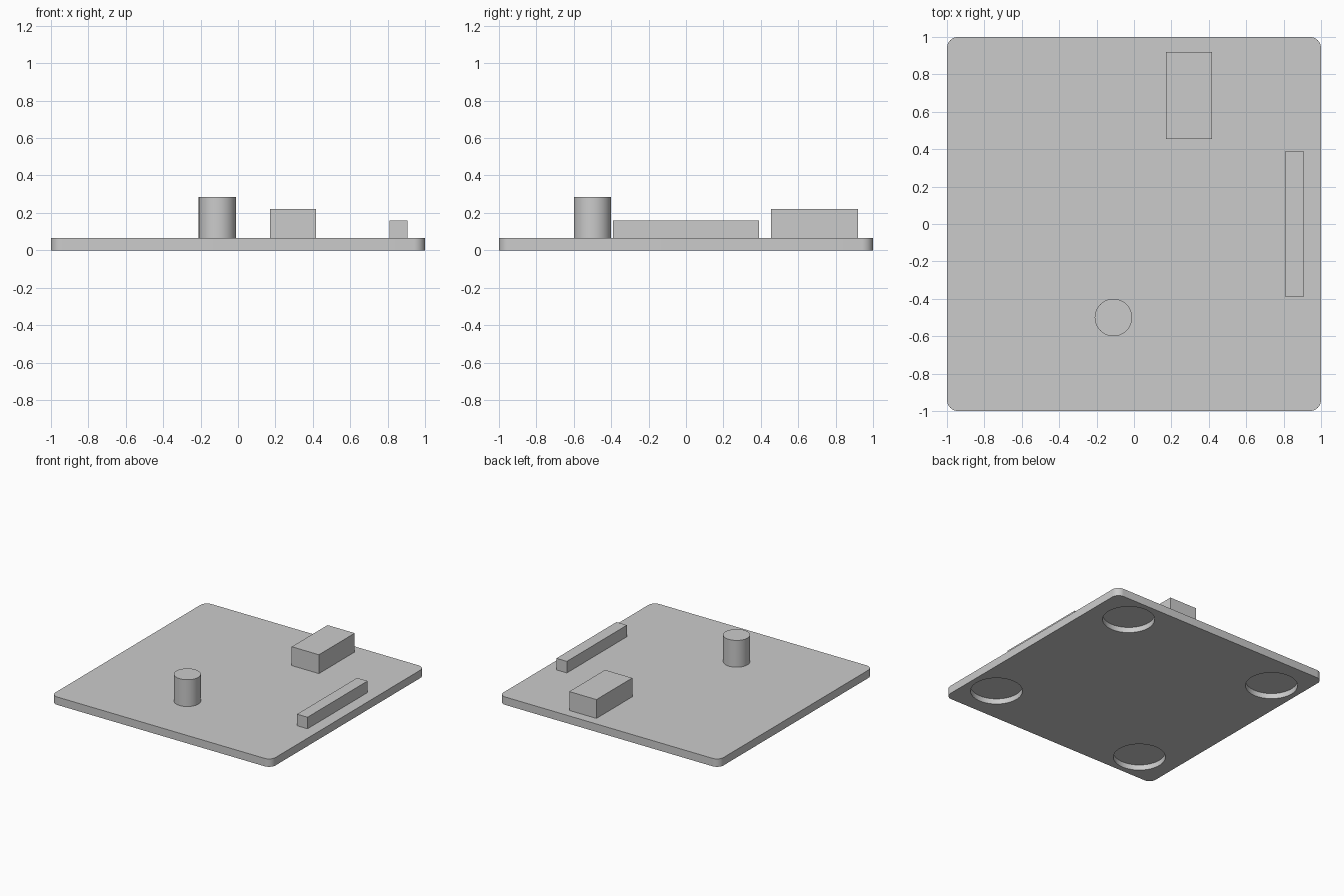
import bpy, bmesh, math
from mathutils import Matrix, Vector

if "Cube" in bpy.data.objects:
    bpy.data.objects.remove(bpy.data.objects["Cube"])

grey = bpy.data.materials.new("plain_grey")
grey.diffuse_color = (0.6, 0.6, 0.6, 1)
grey.use_nodes = True
grey.node_tree.nodes["Principled BSDF"].inputs["Base Color"].default_value = grey.diffuse_color

PLATE_TOP = 0.065


def make_object(name, bm, smooth=False):
    mesh = bpy.data.meshes.new(name)
    bm.to_mesh(mesh)
    bm.free()
    mesh.materials.append(grey)
    obj = bpy.data.objects.new(name, mesh)
    bpy.context.collection.objects.link(obj)
    if smooth:
        bpy.context.view_layer.objects.active = obj
        obj.select_set(True)
        bpy.ops.object.shade_smooth_by_angle(angle=math.radians(30))
        obj.select_set(False)
    return obj


def box_mesh(x0, x1, y0, y1, z0, z1):
    bm = bmesh.new()
    bmesh.ops.create_cube(bm, size=1)
    bmesh.ops.scale(bm, vec=(x1 - x0, y1 - y0, z1 - z0), verts=bm.verts)
    bmesh.ops.translate(bm, vec=((x0 + x1) / 2, (y0 + y1) / 2, (z0 + z1) / 2), verts=bm.verts)
    return bm


def cylinder_mesh(x, y, radius, z0, z1):
    bm = bmesh.new()
    bmesh.ops.create_cone(bm, cap_ends=True, segments=64, radius1=radius, radius2=radius,
                          depth=z1 - z0, matrix=Matrix.Translation((x, y, (z0 + z1) / 2)))
    return bm


# Base plate with rounded vertical corners
bm = box_mesh(-1, 1, -1, 1, 0, PLATE_TOP)
upright = [e for e in bm.edges if abs(e.verts[0].co.z - e.verts[1].co.z) > 0.01]
bmesh.ops.bevel(bm, geom=upright, offset=0.06, offset_type='OFFSET',
                segments=10, profile=0.5, affect='EDGES')
plate = make_object("base_plate", bm)

# Four round pockets sunk into the underside, one per quarter turn
for i in range(4):
    centre = Matrix.Rotation(i * math.pi / 2, 3, 'Z') @ Vector((0.69, 0.76, 0))
    cutter = make_object(f"pocket_cutter_{i}", cylinder_mesh(centre.x, centre.y, 0.194, -0.05, 0.044))
    cut = plate.modifiers.new(f"pocket_{i}", 'BOOLEAN')
    cut.operation = 'DIFFERENCE'
    cut.solver = 'EXACT'
    cut.object = cutter
    bpy.context.view_layer.objects.active = plate
    bpy.ops.object.modifier_apply(modifier=cut.name)
    bpy.data.objects.remove(cutter)
plate.select_set(True)
bpy.ops.object.shade_smooth_by_angle(angle=math.radians(30))
plate.select_set(False)

# Parts standing on the plate
make_object("round_post", cylinder_mesh(-0.11, -0.5, 0.1, PLATE_TOP, 0.285), smooth=True)
make_object("block", box_mesh(0.17, 0.417, 0.455, 0.92, PLATE_TOP, 0.22))
make_object("side_strip", box_mesh(0.81, 0.905, -0.39, 0.39, PLATE_TOP, 0.16))
